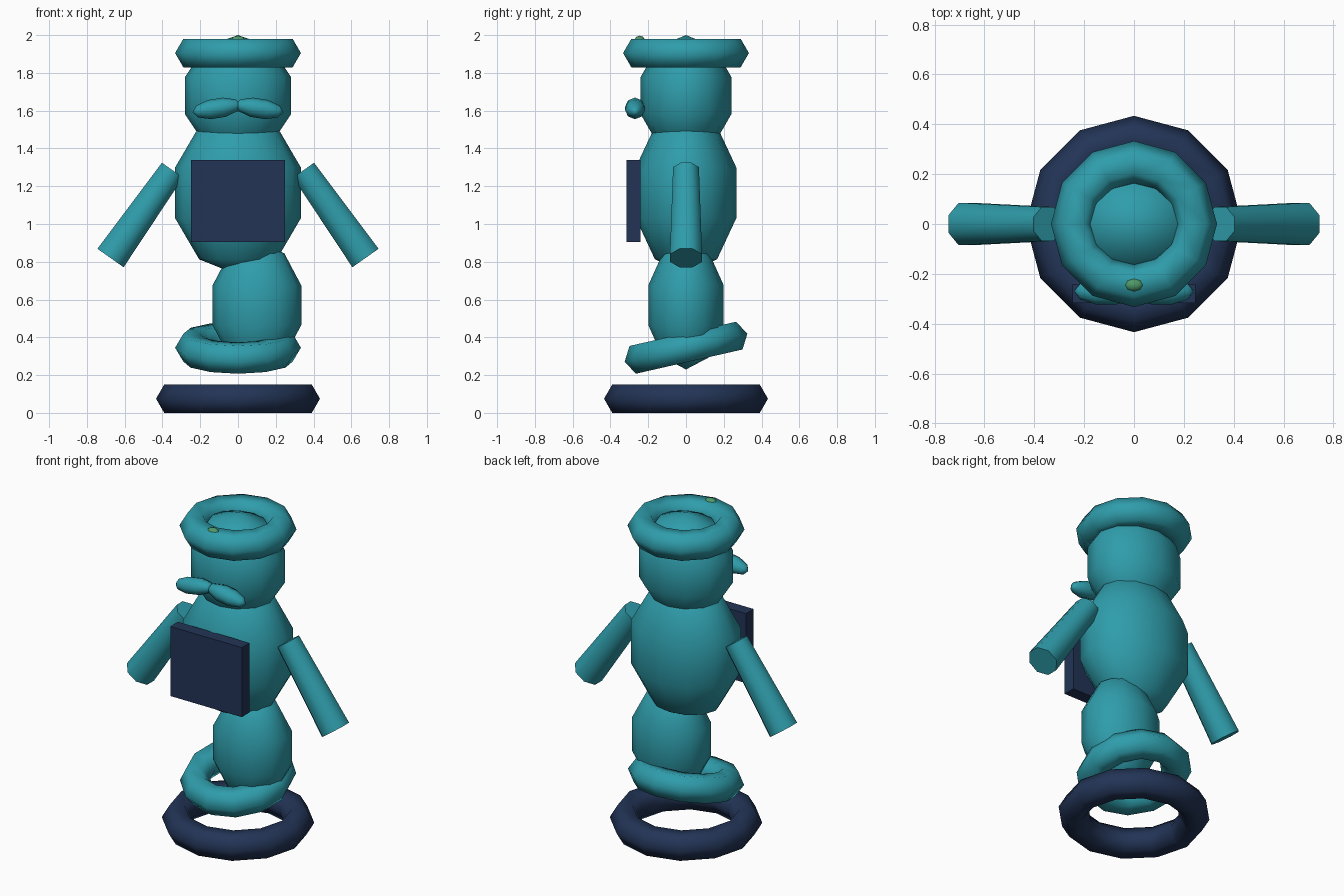
import bpy, math
from mathutils import Vector

if "Cube" in bpy.data.objects:
    bpy.data.objects.remove(bpy.data.objects["Cube"])


def material(name, color):
    m = bpy.data.materials.new(name)
    m.diffuse_color = (*color, 1)
    m.use_nodes = True
    m.node_tree.nodes["Principled BSDF"].inputs["Base Color"].default_value = m.diffuse_color
    return m


TEAL = material("teal", (0.028, 0.337, 0.407))
NAVY = material("navy", (0.016, 0.034, 0.093))
GREEN = material("green", (0.075, 0.32, 0.14))


def finish(name, mat, smooth=True):
    ob = bpy.context.object
    ob.name = name
    ob.data.materials.append(mat)
    if smooth:
        bpy.ops.object.shade_smooth_by_angle(angle=math.radians(62))
    return ob


def ellipsoid(name, loc, radii, mat, rot=(0, 0, 0), segments=12):
    bpy.ops.mesh.primitive_uv_sphere_add(segments=segments, ring_count=5, radius=1,
                                         location=loc, rotation=rot)
    bpy.context.object.scale = radii
    return finish(name, mat)


def ring(name, z, major, mat, tilt=0):
    bpy.ops.mesh.primitive_torus_add(major_segments=12, minor_segments=6,
                                     major_radius=major, minor_radius=0.087,
                                     location=(0, 0, z), rotation=(tilt, 0, 0))
    return finish(name, mat)


# Rings: floor base, tilted foot ring, hat brim
ring("base_ring", 0.075, 0.347, NAVY)
ring("foot_ring", 0.345, 0.246, TEAL, math.radians(12.8))
ring("hat_brim", 1.905, 0.246, TEAL)

# Body masses
ellipsoid("leg", (0.1, 0, 0.57), (0.247, 0.21, 0.34), TEAL)
ellipsoid("torso", (0, 0, 1.165), (0.35, 0.28, 0.435), TEAL)
ellipsoid("head", (0, 0, 1.68), (0.295, 0.252, 0.32), TEAL)

# Bead on the brim
ellipsoid("brim_bead", (0, -0.245, 1.966), (0.042, 0.03, 0.031), GREEN, segments=8)

# Chest panel
bpy.ops.mesh.primitive_cube_add(size=1, location=(0, -0.278, 1.122))
bpy.context.object.scale = (0.495, 0.076, 0.435)
finish("chest_panel", NAVY, smooth=False)

for side, label in ((-1, "left"), (1, "right")):
    # Drooping moustache half, with its poles along its length
    ellipsoid(label + "_moustache", (side * 0.112, -0.27, 1.612), (0.054, 0.056, 0.13),
              TEAL, rot=(0, side * math.radians(99), 0), segments=8)

    # Tapered arm from shoulder to hand
    top, end = Vector((side * 0.347, 0, 1.285)), Vector((side * 0.675, 0, 0.82))
    axis = top - end
    bpy.ops.mesh.primitive_cone_add(vertices=8, radius1=0.092, radius2=0.074,
                                    depth=axis.length, location=(top + end) / 2)
    arm = finish(label + "_arm", TEAL)
    arm.rotation_euler = (0, math.atan2(axis.x, axis.z), 0)
    # Turn the cross-section so a flat side faces outward
    for v in arm.data.vertices:
        a = math.pi / 8
        x, y = v.co.x, v.co.y
        v.co.x = x * math.cos(a) - y * math.sin(a)
        v.co.y = x * math.sin(a) + y * math.cos(a)
